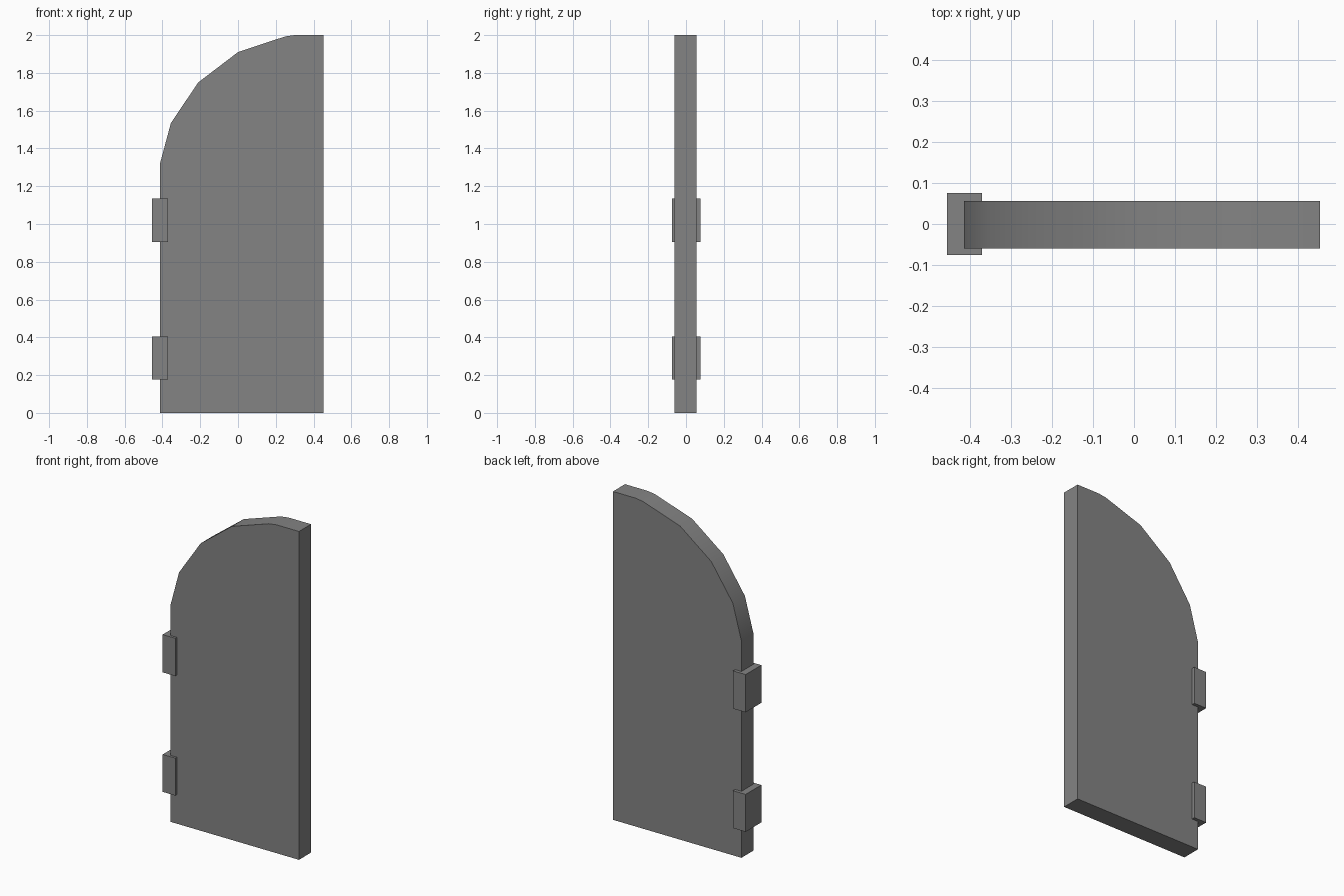
import bpy
import bmesh

cube = bpy.data.objects.get("Cube")
if cube:
    bpy.data.objects.remove(cube, do_unlink=True)

# Single plain grey
grey = bpy.data.materials.new("plain grey")
grey.use_nodes = True
colour = (0.23, 0.23, 0.23, 1)
grey.diffuse_color = colour
grey.node_tree.nodes["Principled BSDF"].inputs["Base Color"].default_value = colour


def slab(name, outline, y_front, y_back):
    """Extrude an x-z outline from y_front to y_back."""
    bm = bmesh.new()
    face = bm.faces.new([bm.verts.new((x, y_front, z)) for x, z in outline])
    moved = bmesh.ops.extrude_face_region(bm, geom=[face])["geom"]
    verts = [v for v in moved if isinstance(v, bmesh.types.BMVert)]
    bmesh.ops.translate(bm, verts=verts, vec=(0, y_back - y_front, 0))
    bmesh.ops.recalc_face_normals(bm, faces=bm.faces)
    mesh = bpy.data.meshes.new(name)
    bm.to_mesh(mesh)
    bm.free()
    mesh.materials.append(grey)
    obj = bpy.data.objects.new(name, mesh)
    bpy.context.collection.objects.link(obj)
    return obj


# Door leaf with a half-arched top
arch = [(-0.413, 1.32), (-0.355, 1.535), (-0.21, 1.75), (0, 1.91),
        (0.25, 1.993), (0.3, 2)]
door = slab("door_leaf", [(0.453, 0), (-0.413, 0)] + arch + [(0.453, 2)],
            -0.06, 0.056)
bpy.ops.object.select_all(action='DESELECT')
door.select_set(True)
bpy.context.view_layer.objects.active = door
bpy.ops.object.shade_smooth_by_angle()

# Hinge blocks wrapping the hung edge
for name, low, high in (("lower_hinge", 0.177, 0.405), ("upper_hinge", 0.905, 1.135)):
    slab(name, [(-0.455, low), (-0.37, low), (-0.37, high), (-0.455, high)],
         -0.075, 0.076)
